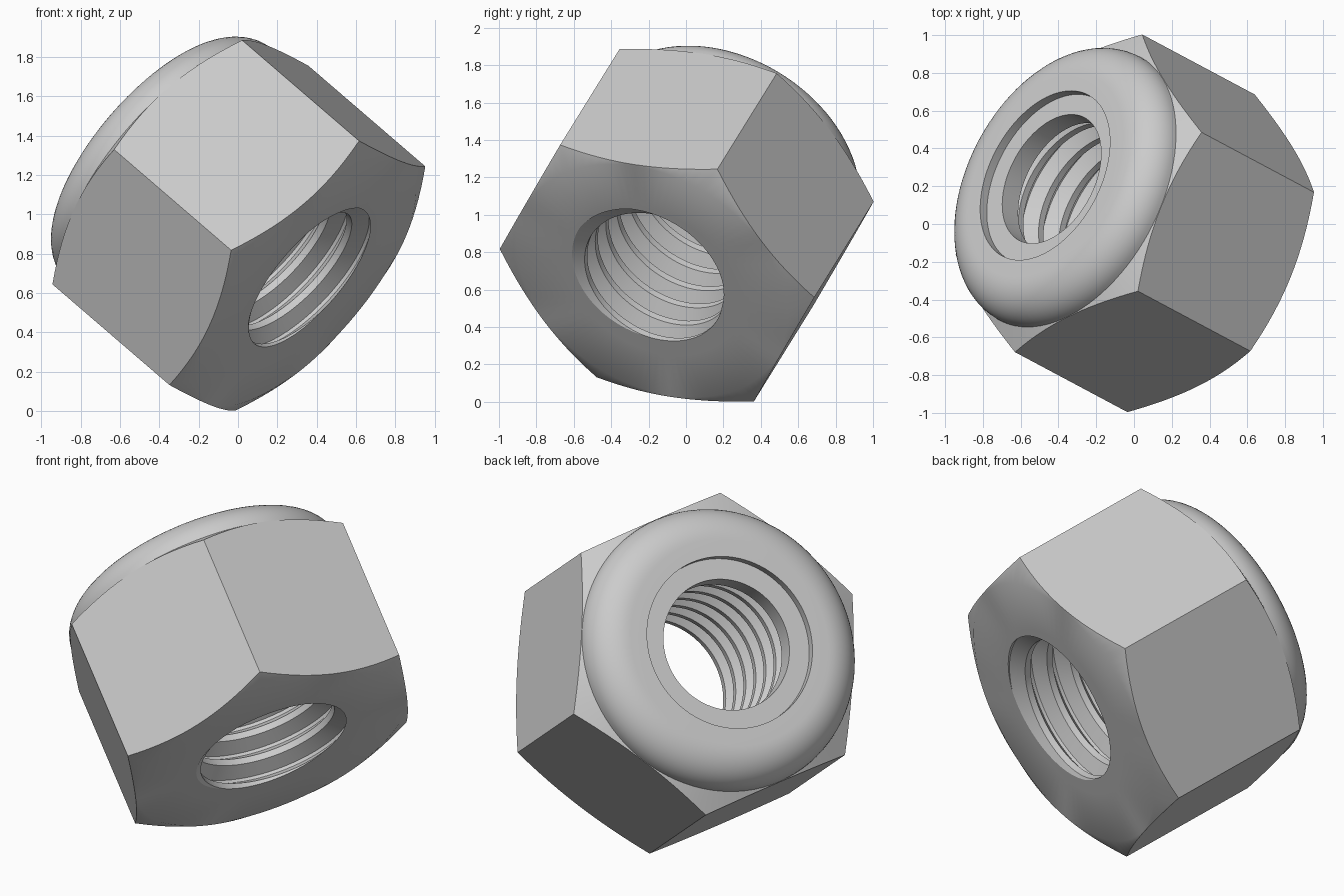
import bpy, bmesh, math
from mathutils import Vector, Matrix

old = bpy.data.objects.get("Cube")
if old:
    bpy.data.objects.remove(old)

COLS = 96
CORNER = 0.915                               # hexagon corner radius
APOTHEM = CORNER * math.cos(math.pi / 6)
SLOPE = 0.54                                 # chamfer rise per unit of radius
HEX_TOP = 0.847                              # height of the top corners
CHAMFER = (CORNER - APOTHEM) * SLOPE
BOTTOM = -CHAMFER
RING_BASE, RING_TOP = 0.93, 1.05             # locking ring heights
TOP = 1.10
BORE = 0.5                                   # seat radius behind the thread
PITCH = 0.152
MINOR, MAJOR = 0.405, 0.482                  # thread radii

# Tilted frame of the nut: local z is the bore axis, local x points at a corner
axis = Vector((-0.703, 0.375, 0.605)).normalized()
side = Vector((0.345, -0.567, 0.748))
side = (side - axis * side.dot(axis)).normalized()
frame = Matrix((side, axis.cross(side), axis)).transposed().to_4x4()
frame.translation = Vector((0.302, -0.155, 0.688))

steel = bpy.data.materials.new("steel grey")
steel.use_nodes = True
grey = (0.6, 0.6, 0.6, 1)
steel.diffuse_color = grey
steel.node_tree.nodes["Principled BSDF"].inputs["Base Color"].default_value = grey


def sweep(name, profile):
    """Sweep profile(angle) -> [(radius, height)] around the bore axis."""
    bm = bmesh.new()
    columns = []
    for j in range(COLS + 1):
        a = math.tau * j / COLS
        columns.append([bm.verts.new((r * math.cos(a), r * math.sin(a), z))
                        for r, z in profile(a)])
    for c, d in zip(columns, columns[1:]):
        for i in range(len(c) - 1):
            bm.faces.new((c[i], d[i], d[i + 1], c[i + 1]))
    bmesh.ops.remove_doubles(bm, verts=bm.verts, dist=1e-5)
    mesh = bpy.data.meshes.new(name)
    bm.to_mesh(mesh)
    bm.free()
    mesh.materials.append(steel)
    ob = bpy.data.objects.new(name, mesh)
    bpy.context.collection.objects.link(ob)
    ob.matrix_world = frame
    bpy.ops.object.select_all(action='DESELECT')
    ob.select_set(True)
    bpy.context.view_layer.objects.active = ob
    bpy.ops.object.shade_smooth_by_angle(angle=math.radians(30))
    return ob


# Hexagonal body with chamfered ends and a rounded collar
def body_profile(a):
    hex_r = APOTHEM / math.cos(a % (math.pi / 3) - math.pi / 6)
    drop = (CORNER - hex_r) * SLOPE
    rows = [(BORE, BOTTOM), (APOTHEM - 0.01, BOTTOM),
            (hex_r, -drop), (hex_r, HEX_TOP + drop)]
    base, wide, tall = HEX_TOP + CHAMFER, 0.21, TOP - HEX_TOP - CHAMFER
    for k in range(13):
        t = math.pi / 2 * k / 12
        rows.append((APOTHEM - 0.002 - wide * (1 - math.cos(t)),
                     base + tall * math.sin(t)))
    return rows + [(0.483, TOP), (0.483, RING_TOP)]


# Smooth locking ring recessed in the collar
def ring_profile(a):
    return [(0.483, RING_TOP), (0.368, RING_TOP),
            (0.368, RING_BASE), (BORE, RING_BASE)]


# Right-handed helical thread, trimmed flat at both ends
def thread_radius(s):
    d = abs((s + 0.5) % 1 - 0.5)
    f = min(max((d - 0.0625) / 0.3125, 0), 1)
    return MAJOR + (MINOR - MAJOR) * f


def thread_profile(a):
    turn = a / math.tau
    rows = [(BORE, BOTTOM)]
    for k in range(-2, 9):
        for b in (-0.375, -0.0625, 0.0625, 0.375):
            z = BOTTOM + PITCH * (k + b + turn)
            z = min(max(z, BOTTOM), RING_BASE)
            rows.append((thread_radius((z - BOTTOM) / PITCH - turn), z))
    rows.append((BORE, RING_BASE))
    return rows[::-1]


sweep("nut_body", body_profile)
sweep("locking_ring", ring_profile)
sweep("bore_thread", thread_profile)
